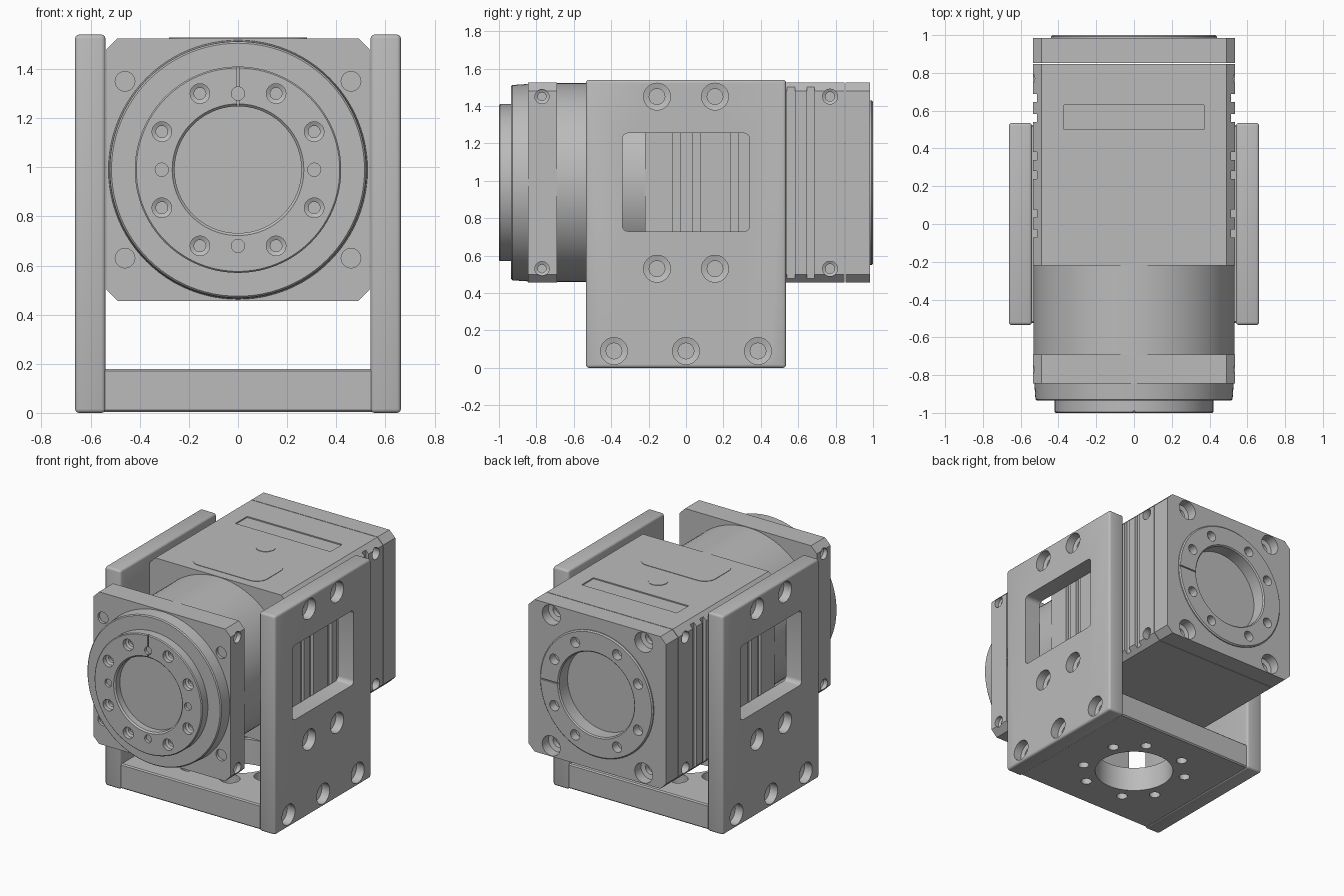
import bpy, bmesh, math
from mathutils import Vector, Matrix

cube = bpy.data.objects.get("Cube")
if cube:
    bpy.data.objects.remove(cube, do_unlink=True)

grey = bpy.data.materials.new("satin_grey")
grey.use_nodes = True
GREY = (0.5, 0.5, 0.5, 1)
grey.diffuse_color = GREY
grey.node_tree.nodes["Principled BSDF"].inputs["Base Color"].default_value = GREY

AXIS_Z = 0.99
HALF = 0.535
FRONT, BACK, UP, DOWN = (Vector(v) for v in ((0, -1, 0), (0, 1, 0), (0, 0, 1), (0, 0, -1)))
# bolt circle shared by both hubs and the bracket floor
BOLTS = [(sx * a, sy * b) for sx in (1, -1) for sy in (1, -1) for a, b in ((0.31, 0.155), (0.155, 0.31))]


def lathe(bm, origin, axis, profile, seg=24):
    """Closed revolved solid; profile holds (radius, distance along axis)."""
    turn = Vector((0, 0, 1)).rotation_difference(Vector(axis)).to_matrix()
    rings = []
    for r, t in profile:
        rings.append([bm.verts.new(Vector(origin) + turn @ Vector((
            r * math.cos(math.tau * i / seg), r * math.sin(math.tau * i / seg), t))) for i in range(seg)])
    for lo, hi in zip(rings, rings[1:]):
        for i in range(seg):
            j = (i + 1) % seg
            bm.faces.new((lo[i], lo[j], hi[j], hi[i]))
    bm.faces.new(rings[0][::-1])
    bm.faces.new(rings[-1])


def box(bm, lo, hi, bevel=0, along=None, seg=1):
    """Box between two corners; bevels edges parallel to one axis, or all."""
    lo, hi = Vector(lo), Vector(hi)
    m = Matrix.Translation((lo + hi) / 2) @ Matrix.Diagonal((*(hi - lo), 1))
    verts = bmesh.ops.create_cube(bm, size=1, matrix=m)["verts"]
    if bevel:
        edges = {e for v in verts for e in v.link_edges}
        if along is not None:
            edges = {e for e in edges
                     if abs((e.verts[0].co - e.verts[1].co).normalized()[along]) > 0.9}
        bmesh.ops.bevel(bm, geom=list(edges), offset=bevel, segments=seg, profile=0.5, affect='EDGES')


def hole(bm, pos, axis, r, depth, bore=0, bore_depth=0):
    """Cutter entering against the outward axis, with an optional smaller pilot hole."""
    profile = [(r, 0.02), (r, -depth)]
    if bore:
        profile += [(bore, -depth - 0.008), (bore, -bore_depth)]
    lathe(bm, pos, axis, profile)


def part(name, bm):
    bmesh.ops.recalc_face_normals(bm, faces=bm.faces)
    mesh = bpy.data.meshes.new(name)
    bm.to_mesh(mesh)
    bm.free()
    mesh.materials.append(grey)
    ob = bpy.data.objects.new(name, mesh)
    bpy.context.collection.objects.link(ob)
    return ob


def select(ob):
    bpy.ops.object.select_all(action='DESELECT')
    ob.select_set(True)
    bpy.context.view_layer.objects.active = ob


def finish(name, bm, cuts=None):
    """Make the part, subtract its cutters and shade it."""
    ob = part(name, bm)
    select(ob)
    if cuts:
        cutter = part(name + "_cutter", cuts)
        cutter.hide_render = True
        mod = ob.modifiers.new("holes", 'BOOLEAN')
        mod.operation, mod.solver, mod.object = 'DIFFERENCE', 'EXACT', cutter
        mod.use_self = True
        bpy.ops.object.modifier_apply(modifier=mod.name)
        bpy.data.objects.remove(cutter, do_unlink=True)
    bpy.ops.object.shade_smooth_by_angle(angle=math.radians(30))
    return ob


# bracket side plates with window and bolt holes
for s, side in ((1, "left"), (-1, "right")):
    bm, cuts = bmesh.new(), bmesh.new()
    xs = sorted((s * 0.54, s * 0.663))
    box(bm, (xs[0], -HALF, 0), (xs[1], HALF, 1.54), 0.016, None, 3)
    box(cuts, (xs[0] - 0.1, -0.34, 0.73), (xs[1] + 0.1, 0.34, 1.255), 0.03, 0, 4)
    spots = [(y, z) for y in (-0.155, 0.155) for z in (0.53, 1.45)]
    spots += [(y, 0.09) for y in (-0.385, 0, 0.385)]
    for y, z in spots:
        hole(cuts, (s * 0.663, y, z), (s, 0, 0), 0.072, 0.06, 0.042, 0.1)
    finish(side + "_bracket_plate", bm, cuts)

# bracket floor
bm, cuts = bmesh.new(), bmesh.new()
box(bm, (-0.545, -0.525, 0.004), (0.545, 0.525, 0.178), 0.008, 0)
lathe(cuts, (0, 0, -0.1), UP, [(0.26, 0), (0.26, 0.4)], 64)
for x, y in BOLTS:
    hole(cuts, (x, y, 0.178), UP, 0.065, 0.08, 0.036, 0.3)
finish("bracket_floor", bm, cuts)

# motor housing with cooling grooves down both sides
bm, cuts = bmesh.new(), bmesh.new()
LOW, HIGH = AXIS_Z - HALF, AXIS_Z + HALF
box(bm, (-HALF, -0.22, LOW), (HALF, 0.848, HIGH), 0.045, 1)
for s in (1, -1):
    for y in (-0.05, 0.055, 0.26, 0.36, 0.562, 0.667):
        xs = sorted((s * 0.513, s * 0.6))
        box(cuts, (xs[0], y - 0.021, 0.3), (xs[1], y + 0.021, 1.7))
    for z in (0.53, 1.45):
        hole(cuts, (s * HALF, 0.77, z), (s, 0, 0), 0.04, 0.05, 0.025, 0.1)
box(cuts, (-0.37, 0.5, HIGH - 0.008), (0.37, 0.63, HIGH + 0.1))
finish("motor_housing", bm, cuts)

# cover and button on the housing top
bm = bmesh.new()
box(bm, (-0.28, -0.155, HIGH - 0.005), (0.28, 0.155, HIGH + 0.003), 0.08, 2, 6)
finish("top_cover", bm)
bm = bmesh.new()
lathe(bm, (0, 0.31, HIGH), UP, [(0.063, -0.005), (0.063, 0.003)], 40)
finish("top_button", bm)

# rear end cap with corner bolts and a cavity behind the hub
bm, cuts = bmesh.new(), bmesh.new()
box(bm, (-HALF, 0.852, LOW), (HALF, 0.985, HIGH), 0.045, 1)
for x in (-0.36, 0.36):
    for z in (-0.46, 0.46):
        hole(cuts, (x, 0.985, AXIS_Z + z), BACK, 0.07, 0.07, 0.04, 0.11)
lathe(cuts, (0, 0.89, AXIS_Z), BACK, [(0.43, 0), (0.43, 0.2)], 64)
finish("rear_cap", bm, cuts)

# rear hub
bm, cuts = bmesh.new(), bmesh.new()
lathe(bm, (0, 0, AXIS_Z), BACK, [(0.44, 0.87), (0.44, 0.992), (0.432, 1.0), (0.3, 1.0),
                                 (0.292, 0.992), (0.292, 0.9)], 96)
for x, z in BOLTS:
    hole(cuts, (x * 1.05, 1.0, AXIS_Z + z * 1.05), BACK, 0.036, 0.06)
box(cuts, (0.28, 0.992, AXIS_Z - 0.004), (0.46, 1.1, AXIS_Z + 0.004))
finish("rear_hub", bm, cuts)

# gear drum between housing and front flange
bm = bmesh.new()
lathe(bm, (0, 0, AXIS_Z), FRONT, [(0.532, 0.2), (0.532, 0.7)], 96)
finish("gear_drum", bm)

# square front flange
bm, cuts = bmesh.new(), bmesh.new()
box(bm, (-HALF, -0.845, LOW), (HALF, -0.69, HIGH), 0.045, 1)
for s in (1, -1):
    for z in (0.53, 1.45):
        hole(cuts, (s * HALF, -0.77, z), (s, 0, 0), 0.038, 0.03, 0.022, 0.055)
    for z in (-0.36, 0.36):
        hole(cuts, (s * 0.46, -0.845, AXIS_Z + z), FRONT, 0.04, 0.02)
finish("front_flange", bm, cuts)

# round shoulder in front of the flange
bm = bmesh.new()
lathe(bm, (0, 0, AXIS_Z), FRONT, [(0.528, 0.84), (0.522, 0.928), (0.515, 0.935)], 96)
finish("front_shoulder", bm)

# output hub with bolts, dowels and an index slot
bm, cuts = bmesh.new(), bmesh.new()
lathe(bm, (0, 0, AXIS_Z), FRONT, [(0.42, 0.92), (0.42, 0.994), (0.414, 1.0), (0.268, 1.0),
                                  (0.258, 0.99), (0.258, 0.945)], 96)
for x, z in BOLTS:
    hole(cuts, (x, -1, AXIS_Z + z), FRONT, 0.04, 0.03, 0.024, 0.06)
for x, z in ((0.31, 0), (-0.31, 0), (0, -0.31), (0, 0.31)):
    hole(cuts, (x, -1, AXIS_Z + z), FRONT, 0.027, 0.02)
box(cuts, (-0.005, -1.1, AXIS_Z + 0.24), (0.005, -0.99, AXIS_Z + 0.44))
finish("output_hub", bm, cuts)
